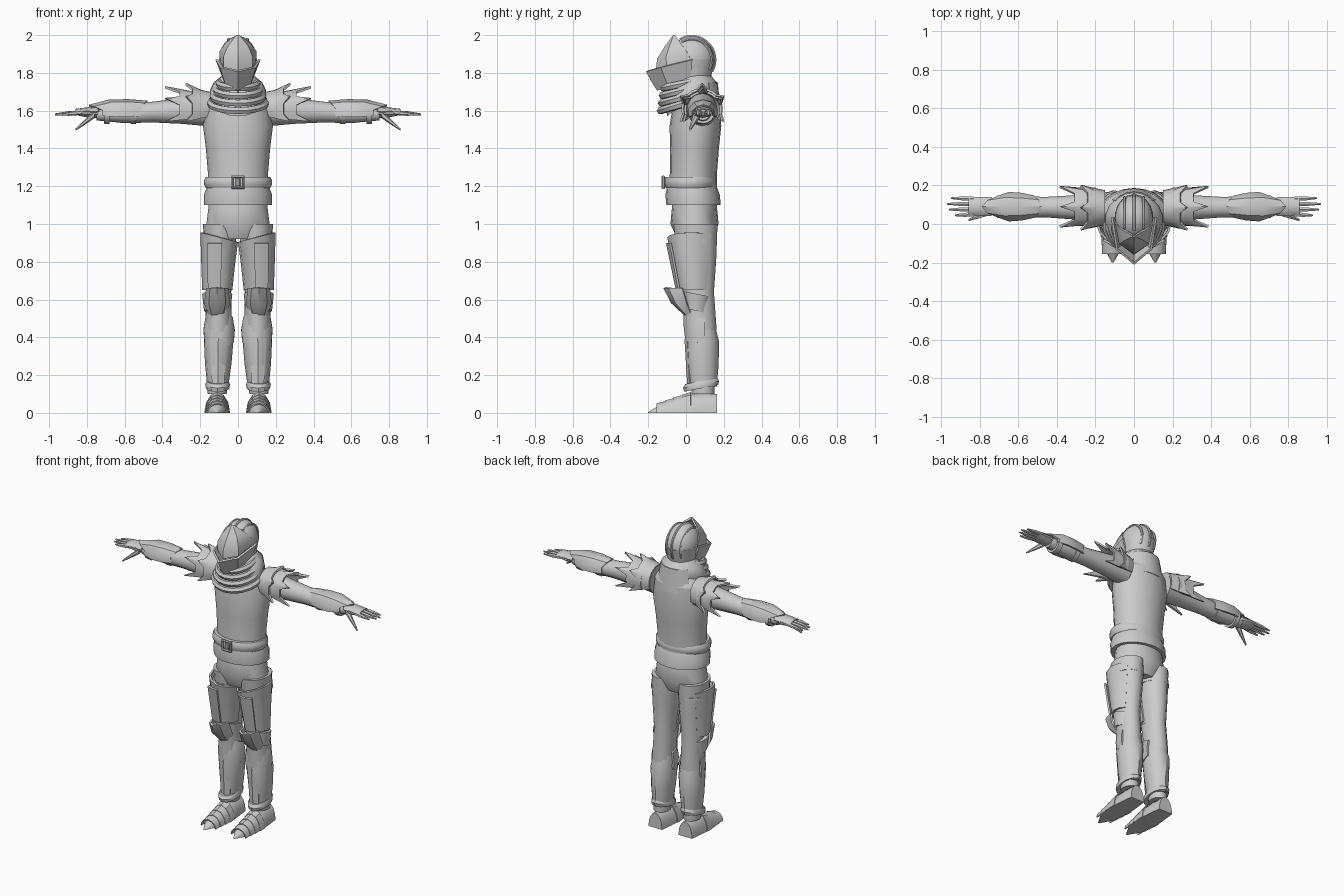
import bpy
import bmesh
from math import sin, cos, pi, radians, sqrt

cube = bpy.data.objects.get("Cube")
if cube:
    bpy.data.objects.remove(cube)

steel = bpy.data.materials.new("plain_grey")
steel.use_nodes = True
steel.diffuse_color = (.6, .6, .6, 1)
steel.node_tree.nodes["Principled BSDF"].inputs["Base Color"].default_value = steel.diffuse_color
made = []


def add_object(name, data):
    data.materials.append(steel)
    obj = bpy.data.objects.new(name, data)
    bpy.context.scene.collection.objects.link(obj)
    made.append(obj)
    return obj


def blend(pair, factor):
    return pair[0] + (pair[-1] - pair[0]) * factor


def loft(name, span, wide, deep=(1,), at=(0, 0), to=None, axis="Z", sides=14,
         arc=180, turn=0, thick=.012, shape=None, paired=False):
    """Skin evenly spaced rings along the axis.
    wide lists the ring half widths, deep is the ratio of depth to width,
    and the centre runs from at to to. Angle zero is the front for Z lofts
    and the top for others. A smaller arc makes an open plate with thickness."""
    closed = arc == 180
    count = sides if closed else sides + 1
    to = to or at
    for side, prefix in ((1, "left_"), (-1, "right_")) if paired else ((1, ""),):
        bm = bmesh.new()
        grid = []
        for i, width in enumerate(wide):
            factor = i / (len(wide) - 1)
            depth = width * blend(deep, factor)
            a, b = blend((at[0], to[0]), factor), blend((at[1], to[1]), factor)
            row = []
            for k in range(count):
                angle = radians(-arc + 2 * arc * k / sides + turn)
                shift, scale = shape(i, angle) if shape else (0, 1)
                along = blend(span, factor) + shift
                u, v = width * scale * sin(angle), depth * scale * cos(angle)
                if axis == "Z":
                    x, y, z = a + u, b - v, along
                elif axis == "X":
                    x, y, z = along, a + u, b + v
                else:
                    x, y, z = a + u, along, b + v
                row.append(bm.verts.new((x * side, y, max(z, 0))))
            grid.append(row)
        for low, high in zip(grid, grid[1:]):
            for k in range(sides):
                n = (k + 1) % count
                bm.faces.new((low[k], low[n], high[n], high[k]))
        if closed:
            bm.faces.new(grid[0])
            bm.faces.new(grid[-1])
        bmesh.ops.recalc_face_normals(bm, faces=bm.faces)
        if not closed:
            bmesh.ops.solidify(bm, geom=bm.faces[:], thickness=thick)
            bmesh.ops.recalc_face_normals(bm, faces=bm.faces)
        mesh = bpy.data.meshes.new(prefix + name)
        bm.to_mesh(mesh)
        bm.free()
        add_object(prefix + name, mesh)


def tube(name, points, radius, cyclic=False):
    curve = bpy.data.curves.new(name, "CURVE")
    curve.dimensions = "3D"
    curve.bevel_depth = radius
    curve.bevel_resolution = 1
    curve.use_fill_caps = True
    spline = curve.splines.new("POLY")
    spline.points.add(len(points) - 1)
    for spot, point in zip(spline.points, points):
        spot.co = (*point, 1)
    spline.use_cyclic_u = cyclic
    add_object(name, curve)


def tilt(*amounts):
    """Raise the front and lower the back of each ring by its amount."""
    return lambda i, angle: (amounts[min(i, len(amounts) - 1)] * cos(angle), 1)


# Body, tunic skirt and hips
loft("torso", span=(1.16, 1.64), wide=(.16, .16, .17, .185, .17), deep=(.8, .72),
     at=(0, .035), to=(0, .055), sides=20)
loft("shoulders", span=(1.64, 1.77), wide=(.17, .12, .07), deep=(.72, 1),
     at=(0, .055), to=(0, .04), sides=20)
loft("tunic_skirt", span=(1.21, 1.1), wide=(.16, .18, .18), deep=(.8,),
     at=(0, .03), to=(0, .04), sides=20)
loft("hips", span=(1.16, .92), wide=(.15, .16, .17, .12), deep=(.75,), at=(0, .045), sides=18)

# Belt and buckle
loft("belt", span=(1.19, 1.25), wide=(.17, .18, .18, .17), deep=(.78,), at=(0, .025), sides=20)
corners = ((1, 1), (-1, 1), (-1, -1), (1, -1))
tube("buckle_frame", [(.03 * u, -.12, 1.22 + .03 * v) for u, v in corners], .009, cyclic=True)
tube("buckle_tongue", [(0, -.115, 1.2), (0, -.115, 1.24)], .012)

# Scarf, its folds and the raised back collar
loft("scarf", span=(1.79, 1.67), wide=(.08, .13, .15, .15), deep=(1.1, .8),
     at=(0, .04), to=(0, .02), sides=18,
     shape=lambda i, angle: (-.025 * (i + 1) * max(0, cos(angle)), 1))
circle = [2 * pi * k / 18 for k in range(18)]
for n in range(4):
    width, depth, top, dip = .1 + .015 * n, .12 + .005 * n, 1.77 - .03 * n, .05 + .01 * n
    tube(f"scarf_fold_{n}", [(width * sin(angle), -depth * cos(angle), top - dip * (1 + cos(angle)) / 2)
                             for angle in circle], radius=.02, cyclic=True)
loft("back_collar", span=(1.75, 1.6), wide=(.12, .15), deep=(.9, .83), at=(0, .06),
     arc=55, turn=180, sides=6)

# Helmet: skull dome, neck guard, lower visor, brow plate and ridges
bm = bmesh.new()
bmesh.ops.create_uvsphere(bm, u_segments=20, v_segments=12, radius=1)
bmesh.ops.scale(bm, verts=bm.verts, vec=(.1, .12, .125))
bmesh.ops.translate(bm, verts=bm.verts, vec=(0, .03, 1.87))
dome = bpy.data.meshes.new("helmet_dome")
bm.to_mesh(dome)
bm.free()
add_object("helmet_dome", dome)
loft("neck_guard", span=(1.87, 1.74), wide=(.1, .08), deep=(1.2, 1.1), at=(0, .035), sides=18)


def chevron(i, angle):
    return .05 * (1 - cos(angle)), 1


loft("visor", span=(1.715, 1.815), wide=(.07, .09, .11), deep=(2, 1.8), arc=100, sides=4, shape=chevron)
loft("brow_plate", span=(1.81, 2), wide=(.1, .1, .07, .01), deep=(1.6, .8), to=(0, -.06),
     arc=100, sides=4, shape=lambda i, angle: (chevron(i, angle)[0] * (1 - i / 3), 1))
for n in range(3):
    x = .05 * (n - 1)
    size = .124 * sqrt(1 - (10 * x) ** 2)
    sweep = [radians(10 * k - 30) for k in range(16)]
    tube(f"helmet_ridge_{n}", [(x, .03 + size * cos(angle), 1.87 + size * sin(angle))
                               for angle in sweep], radius=.008)

# Arms and bracers
loft("arm", span=(.15, .75), wide=(.08, .065, .055, .055, .035), deep=(1.1, .9),
     at=(.085, 1.605), to=(.09, 1.58), axis="X", paired=True)
loft("bracer", span=(.5, .75), wide=(.06, .075, .08, .055), deep=(1.05, .75), at=(.09, 1.59),
     axis="X", arc=110, sides=6, paired=True,
     shape=lambda i, angle: (.02 * cos(2 * angle) * (i - 1), 1))
for n, x in enumerate((.54, .68)):
    loft(f"bracer_strap_{n}", span=(x, x + .03), wide=(.06, .06), deep=(.95, .9),
         at=(.09, 1.585), axis="X", paired=True)


# Spiked shoulder plates in two overlapping layers
def spikes(reach):
    def rim(i, angle):
        point = max(0, cos(angle * 6)) ** 2 if i == 2 else 0
        return reach * point, 1 + point / 4
    return rim


loft("shoulder_plate_inner", span=(.15, .24), wide=(.09, .1, .11), at=(.085, 1.61), axis="X",
     arc=120, sides=16, shape=spikes(reach=.035), paired=True)
loft("shoulder_plate_outer", span=(.2, .31), wide=(.1, .1, .1), at=(.09, 1.605), axis="X",
     arc=120, sides=16, shape=spikes(reach=.075), paired=True)

# Hands
loft("palm", span=(.73, .85), wide=(.035, .05, .05), deep=(.8, .3), at=(.09, 1.59),
     axis="X", sides=10, paired=True)
loft("hand_plate", span=(.74, .86), wide=(.05, .05), deep=(.7, .4), at=(.09, 1.59),
     axis="X", arc=80, sides=4, thick=.006, paired=True)
for n, tip in enumerate((.93, .96, .97, .95)):
    y = .05 + .027 * n
    loft(f"finger_{n}", span=(.83, tip), wide=(.012, .012, .005), at=(y, 1.59),
         to=(y * 1.1 - .01, 1.58), axis="X", sides=6, paired=True)
loft("thumb", span=(.76, .86), wide=(.02, .014, .006), at=(.06, 1.58), to=(.02, 1.5),
     axis="X", sides=6, paired=True)

# Legs, thigh plates and knees
loft("leg", span=(1, .1), wide=(.09, .08, .065, .07, .06, .05), deep=(1.3, 1.2),
     at=(.095, .05), to=(.11, .09), sides=16, paired=True)
loft("thigh_plate", span=(.93, .65), wide=(.1, .09, .08), deep=(1.3, 1), at=(.1, .03), to=(.11, .045),
     arc=118, turn=25, sides=8, paired=True,
     shape=lambda i, angle: (.025 * sin(angle) if i == 0 else 0, 1))
loft("thigh_ridge", span=(.9, .66), wide=(.1, .085), deep=(1.26, 1), at=(.105, .03), to=(.11, .04),
     arc=22, turn=10, sides=2, paired=True)
loft("thigh_strap", span=(.92, .9), wide=(.093, .093), deep=(1.22,), at=(.1, .05), paired=True)
loft("knee_strap", span=(.63, .54), wide=(.08, .07), deep=(.95,), at=(.11, .055),
     shape=tilt(.015), sides=12, paired=True)
loft("knee_plate", span=(.66, .5), wide=(.06, .07, .04), deep=(2, .8), at=(.11, 0), to=(.11, .04),
     arc=80, sides=4, paired=True)

# Shin guards and ankle cuffs
loft("greave", span=(.5, .14), wide=(.066, .078, .07, .056), deep=(1.1, 1.3), at=(.1, .08), to=(.107, .09),
     shape=tilt(.035, 0), sides=12, paired=True)
loft("greave_top_plate", span=(.5, .38), wide=(.075, .085, .08), deep=(1.1,), at=(.1, .085),
     shape=tilt(.03, 0, -.03), arc=100, sides=8, paired=True)
loft("shin_ridge", span=(.38, .15), wide=(.078, .062), deep=(1.25, 1.35), at=(.105, .09),
     arc=32, sides=2, paired=True)
loft("ankle_cuff", span=(.17, .13), wide=(.058, .066, .062), deep=(1.45,), at=(.108, .08),
     shape=tilt(-.018), sides=12, paired=True)

# Boots with overlapping lames
loft("boot", span=(.165, -.2), wide=(.05, .06, .066, .055, .005), deep=(2, .8), at=(.11, 0),
     axis="Y", sides=16, paired=True)
for n in range(4):
    y, width, height = .025 - .045 * n, .068 - .004 * n, .11 - .016 * n
    loft(f"boot_lame_{n}", span=(y, y - .045), wide=(width, width), deep=(height / width, height / width - .2),
         at=(.11, 0), axis="Y", arc=90, sides=6, thick=.006, paired=True)

# Turn curves into meshes, then smooth everything while keeping hard edges
bpy.ops.object.select_all(action="DESELECT")
for obj in made:
    obj.select_set(True)
bpy.context.view_layer.objects.active = made[0]
bpy.ops.object.convert(target="MESH")
bpy.ops.object.shade_smooth_by_angle(angle=radians(34))
